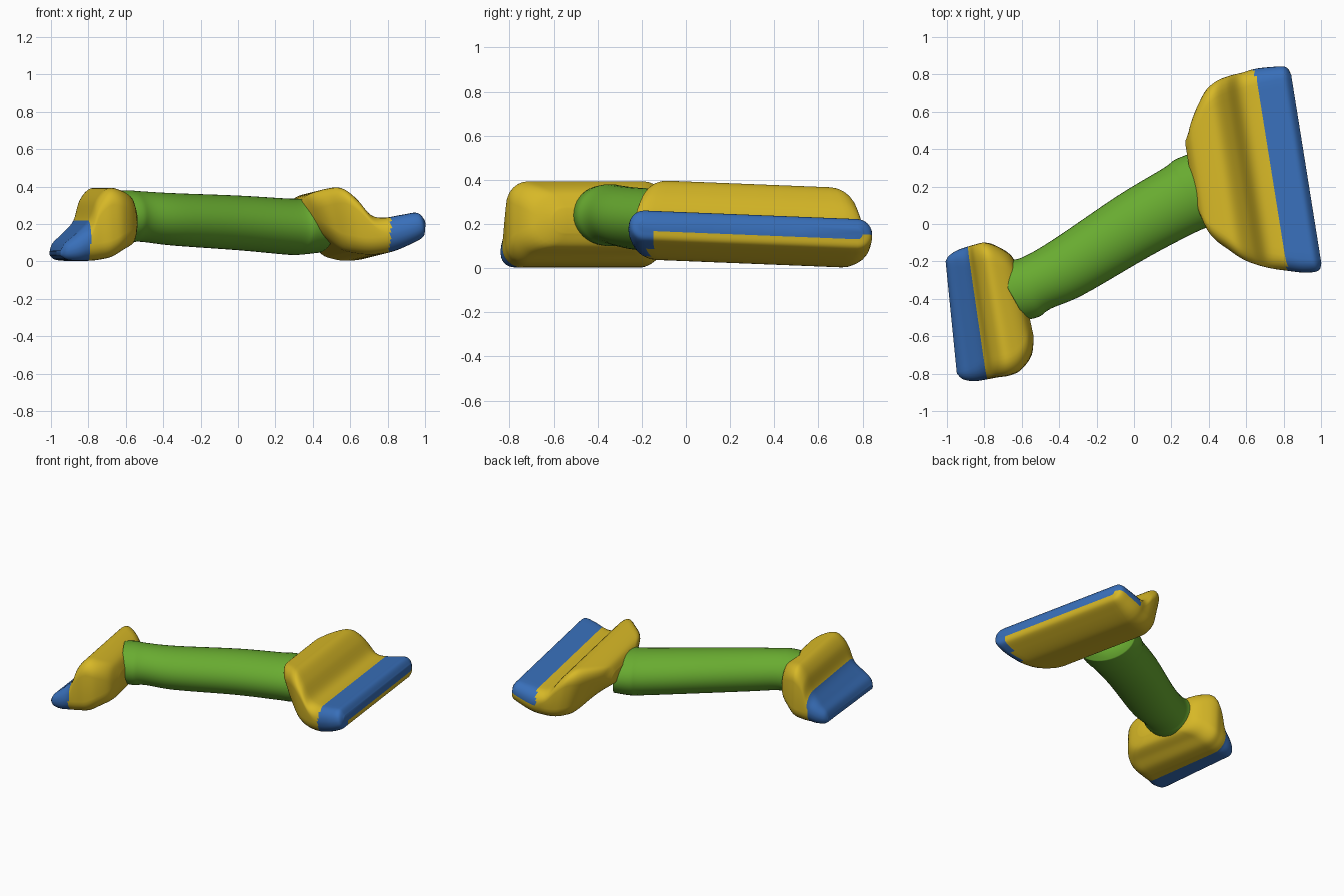
import bpy, bmesh, math
from mathutils import Vector

if "Cube" in bpy.data.objects:
    bpy.data.objects.remove(bpy.data.objects["Cube"])


def material(name, rgb):
    m = bpy.data.materials.new(name)
    m.diffuse_color = (*rgb, 1)
    m.use_nodes = True
    m.node_tree.nodes["Principled BSDF"].inputs["Base Color"].default_value = m.diffuse_color
    return m


YELLOW = material("yellow", (0.68, 0.48, 0.02))
BLUE = material("blue", (0.04, 0.16, 0.49))
GREEN = material("green", (0.14, 0.41, 0.03))


def resample(rows, steps):
    """Catmull-Rom interpolation of number rows."""
    out = []
    n = len(rows)
    for i in range(n - 1):
        p = [rows[max(i - 1, 0)], rows[i], rows[i + 1], rows[min(i + 2, n - 1)]]
        for s in range(steps):
            t = s / steps
            out.append([0.5 * (2 * b + (c - a) * t + (2 * a - 5 * b + 4 * c - d) * t * t
                        + (3 * b - a - 3 * c + d) * t ** 3) for a, b, c, d in zip(*p)])
    out.append(list(rows[-1]))
    return out


def loft(name, rings, mats, rule=None):
    """Skin closed rings; rule(ring index, point index) picks the material."""
    bm = bmesh.new()
    vr = [[bm.verts.new(p) for p in r] for r in rings]
    n = len(vr[0])
    for i in range(len(vr) - 1):
        for j in range(n):
            k = (j + 1) % n
            f = bm.faces.new((vr[i][j], vr[i][k], vr[i + 1][k], vr[i + 1][j]))
            f.material_index = rule(i, j) if rule else 0
    for i in (0, len(vr) - 1):
        f = bm.faces.new(vr[i])
        f.material_index = rule(min(i, len(vr) - 2), 0) if rule else 0
    bmesh.ops.recalc_face_normals(bm, faces=bm.faces)
    me = bpy.data.meshes.new(name)
    bm.to_mesh(me)
    bm.free()
    for m in mats:
        me.materials.append(m)
    for p in me.polygons:
        p.use_smooth = True
    ob = bpy.data.objects.new(name, me)
    bpy.context.collection.objects.link(ob)
    return ob


def rounded_rect(y0, y1, h, r, arc=6, cuts=24):
    """Points (y, height) of a rounded rectangle, long sides subdivided."""
    pts = []
    for k, (cy, cz) in enumerate([(y1 - r, h - r), (y0 + r, h - r), (y0 + r, r), (y1 - r, r)]):
        for a in range(arc + 1):
            ang = math.pi / 2 * (k + a / arc)
            pts.append((cy + r * math.cos(ang), cz + r * math.sin(ang)))
        if k in (0, 2):
            a0 = cy
            a1 = y0 + r if k == 0 else y1 - r
            z = h if k == 0 else 0
            pts += [(a0 + (a1 - a0) * c / cuts, z) for c in range(1, cuts)]
    return pts


def bracket(name, sections, y_mid, shear, tilt, is_blue):
    """Sections: top x, top z, bottom x, bottom z, y start, y end."""
    secs = resample(sections, 6)
    rings, tags = [], []
    for i, (xt, zt, xb, zb, y0, y1) in enumerate(secs):
        h = math.hypot(xt - xb, zt - zb)
        r = min(0.09, 0.47 * h)
        k = shear[0] + (shear[1] - shear[0]) * i / (len(secs) - 1)
        ring, tag = [], []
        for y, z in rounded_rect(y0, y1, h, r):
            t = z / h
            x = xb + (xt - xb) * t
            d = y - y_mid
            ring.append((x + k * d, y, zb + (zt - zb) * t + tilt * d))
            tag.append((x, y, t))
        rings.append(ring)
        tags.append(tag)
    return loft(name, rings, [YELLOW, BLUE],
                lambda i, j: 1 if is_blue(*tags[i][j]) else 0)


# large end bracket: ridge falling to a raised outer lip
bracket("large_bracket", [
    (.295, .29, .31, .20, .10, .45),
    (.33, .345, .42, .12, -.06, .56),
    (.42, .375, .50, .05, -.14, .70),
    (.49, .375, .56, .03, -.19, .76),
    (.56, .32, .63, .02, -.22, .79),
    (.63, .235, .71, .025, -.24, .81),
    (.70, .215, .77, .04, -.25, .83),
    (.80, .23, .85, .075, -.26, .84),
    (.88, .24, .91, .11, -.25, .84),
    (.92, .20, .92, .15, -.21, .80)],
    0.3, (-.16, -.16), -.04,
    lambda x, y, t: x > .72 and (t > .68 or y < -.18 or (y > .79 and t > .4)))

# small end bracket: ridge falling to a low outer lip
bracket("small_bracket", [
    (-.565, .27, -.565, .16, -.60, -.25),
    (-.60, .34, -.59, .10, -.70, -.17),
    (-.67, .38, -.66, .06, -.78, -.12),
    (-.74, .39, -.72, .025, -.81, -.10),
    (-.80, .33, -.78, .01, -.82, -.11),
    (-.84, .22, -.83, .004, -.83, -.12),
    (-.91, .145, -.89, .003, -.84, -.14),
    (-.96, .10, -.95, .01, -.83, -.17),
    (-.98, .06, -.98, .03, -.80, -.20)],
    -.47, (-.22, -.10), 0,
    lambda x, y, t: x < -.835)

# connecting tube: x, y, z centre, half width, half height
stations = resample([
    (-.66, -.37, .24, .165, .135),
    (-.59, -.345, .24, .172, .14),
    (-.52, -.315, .24, .157, .135),
    (-.35, -.23, .225, .168, .14),
    (0, -.01, .206, .183, .146),
    (.25, .13, .187, .192, .15),
    (.32, .165, .185, .205, .15),
    (.42, .21, .185, .20, .14)], 6)
side = Vector((-.49, .87, 0)).normalized()
tube_rings = []
for x, y, z, w, h in stations:
    tube_rings.append([Vector((x, y, z)) + side * (w * math.cos(a)) + Vector((0, 0, h * math.sin(a)))
                       for a in (2 * math.pi * j / 40 for j in range(40))])
loft("tube", tube_rings, [GREEN])
